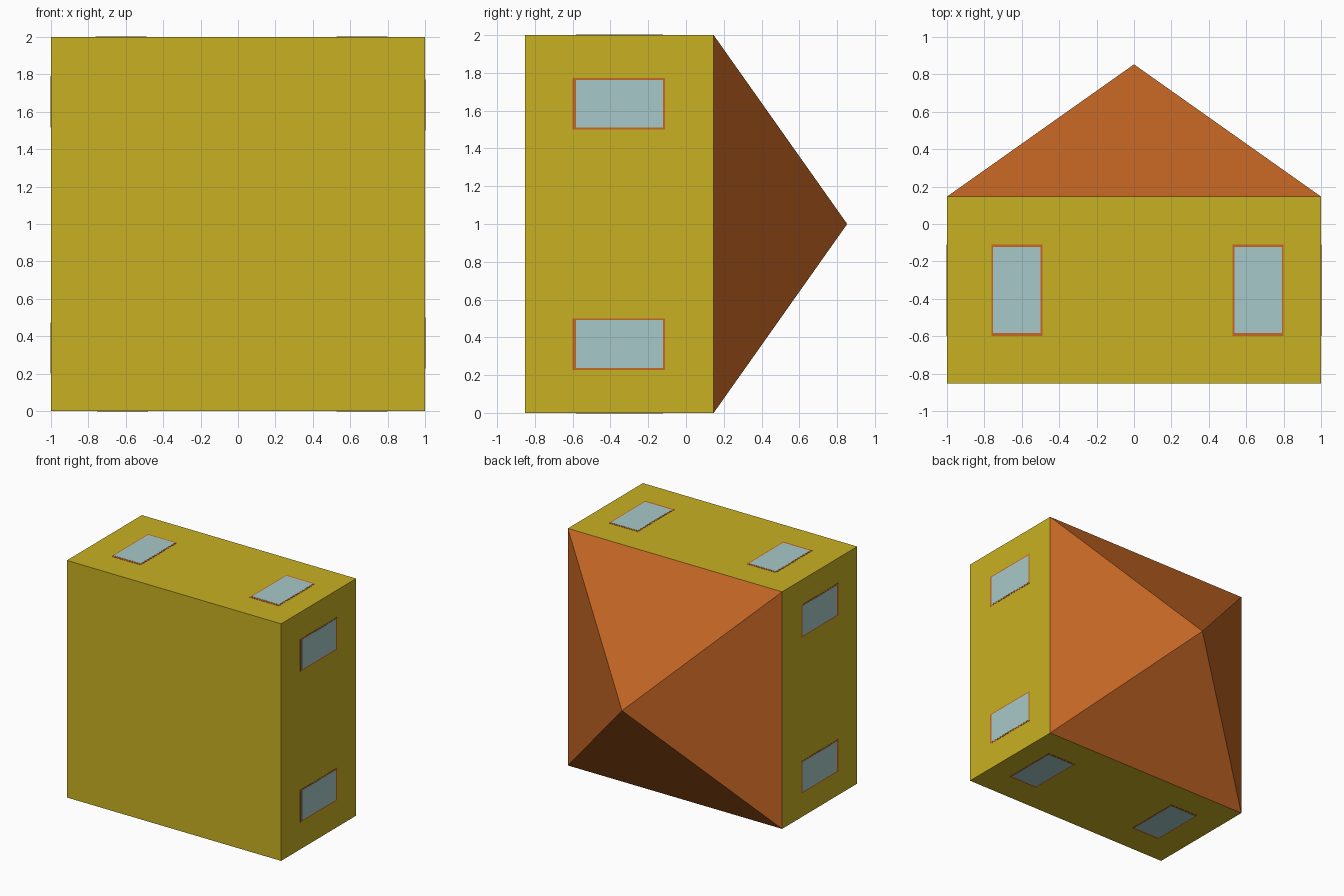
import bpy
import bmesh

if "Cube" in bpy.data.objects:
    bpy.data.objects.remove(bpy.data.objects["Cube"])


def material(name, rgb):
    m = bpy.data.materials.new(name)
    m.diffuse_color = (*rgb, 1)
    m.use_nodes = True
    m.node_tree.nodes["Principled BSDF"].inputs["Base Color"].default_value = m.diffuse_color
    return m


YELLOW = material("wall yellow", (0.584, 0.434, 0.016))
ORANGE = material("roof orange", (0.565, 0.136, 0.0185))
GLASS = material("window glass", (0.386, 0.584, 0.578))

Y_FRONT, Y_EAVE, Y_TIP = -0.8535, 0.1465, 0.8535


def add_object(name, bm, mat):
    bmesh.ops.recalc_face_normals(bm, faces=bm.faces)
    me = bpy.data.meshes.new(name)
    bm.to_mesh(me)
    bm.free()
    me.materials.append(mat)
    ob = bpy.data.objects.new(name, me)
    bpy.context.collection.objects.link(ob)
    return ob


def box(name, lo, hi, mat):
    bm = bmesh.new()
    bmesh.ops.create_cube(bm, size=1)
    for v in bm.verts:
        v.co = [l if c < 0 else h for c, l, h in zip(v.co, lo, hi)]
    return add_object(name, bm, mat)


# House body, lying on its side
box("house_body", (-1, Y_FRONT, 0), (1, Y_EAVE, 2), YELLOW)

# Pyramid roof pointing to the back
bm = bmesh.new()
base = [bm.verts.new((x, Y_EAVE, z)) for x, z in ((-1, 0), (1, 0), (1, 2), (-1, 2))]
tip = bm.verts.new((0, Y_TIP, 1))
for i in range(4):
    bm.faces.new((base[i], base[(i + 1) % 4], tip))
bm.faces.new(base)
add_object("roof", bm, ORANGE)


def plate(name, axis, wall, side, a0, a1, y0, y1, thick, mat):
    """Thin plate on a wall; a0..a1 runs along the wall across from y."""
    d0, d1 = sorted((wall - side * 0.002, wall + side * thick))
    if axis == "x":
        box(name, (d0, y0, a0), (d1, y1, a1), mat)
    else:
        box(name, (a0, y0, d0), (a1, y1, d1), mat)


# Two framed windows on each of the four walls
walls = {
    "right": ("x", 1, 1, (0.228, 1.5)),
    "left": ("x", -1, -1, (0.2, 1.517)),
    "top": ("z", 2, 1, (-0.763, 0.527)),
    "bottom": ("z", 0, -1, (-0.755, 0.527)),
}
for wall_name, (axis, wall, side, starts) in walls.items():
    for n, a in enumerate(starts, 1):
        plate(f"{wall_name}_window_frame_{n}", axis, wall, side,
              a, a + 0.273, -0.6, -0.11, 0.0015, ORANGE)
        plate(f"{wall_name}_window_glass_{n}", axis, wall, side,
              a + 0.01, a + 0.263, -0.582, -0.123, 0.003, GLASS)
